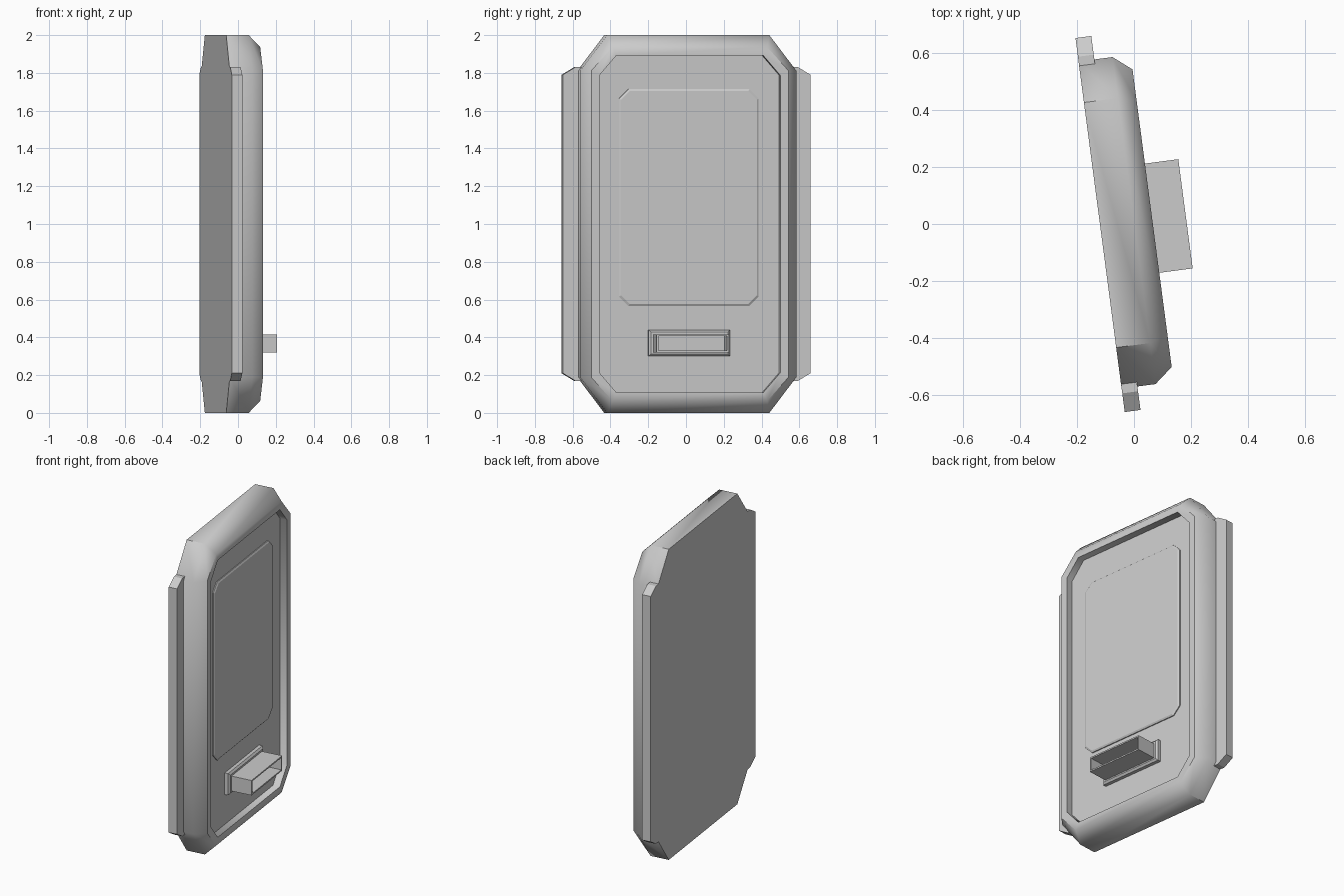
import bpy, math
from mathutils import Matrix, Vector

if "Cube" in bpy.data.objects:
    bpy.data.objects.remove(bpy.data.objects["Cube"])

# The whole panel is turned slightly about the vertical axis
PLACE = Matrix.Translation((0, 0.012, 0)) @ Matrix.Rotation(math.radians(7.5), 4, 'Z')


def make(name, verts, faces, smooth=None):
    mesh = bpy.data.meshes.new(name)
    mesh.from_pydata([PLACE @ Vector(v) for v in verts], [], faces)
    obj = bpy.data.objects.new(name, mesh)
    bpy.context.collection.objects.link(obj)
    if smooth:
        bpy.ops.object.select_all(action='DESELECT')
        obj.select_set(True)
        bpy.context.view_layer.objects.active = obj
        bpy.ops.object.shade_smooth_by_angle(angle=math.radians(smooth))
    return obj


def outline(hw, hh, cw, ch):
    """Counter-clockwise rectangle in (y, z), with corners cut by cw, ch."""
    if cw == 0:
        return [(hw, -hh), (hw, hh), (-hw, hh), (-hw, -hh)]
    half = [(hw - cw, -hh), (hw, ch - hh), (hw, hh - ch), (hw - cw, hh)]
    return half + [(-y, -z) for y, z in half]


def loft(name, rings, zc, smooth=None):
    """Bridge outlines (depth, half width, half height, cut y, cut z), capped."""
    verts = []
    for depth, hw, hh, cw, ch in rings:
        verts += [(depth, y, z + zc) for y, z in outline(hw, hh, cw, ch)]
    n = len(verts) // len(rings)
    faces = [tuple(reversed(range(n))), tuple(range(len(verts) - n, len(verts)))]
    for r in range(len(rings) - 1):
        for i in range(n):
            j = (i + 1) % n
            a, b = r * n, (r + 1) * n
            faces.append((a + i, a + j, b + j, b + i))
    return make(name, verts, faces, smooth)


# Housing: back, side wall, bevel, rim and recessed front
loft("housing", [(-0.12, 0.578, 1.0, 0.145, 0.19),
                 (0.0, 0.578, 1.0, 0.145, 0.19),
                 (0.064, 0.526, 0.937, 0.113, 0.125),
                 (0.064, 0.483, 0.892, 0.091, 0.105),
                 (0.018, 0.483, 0.892, 0.091, 0.105)], 1.0, smooth=50)

# Raised screen
loft("screen", [(0.017, 0.373, 0.574, 0.05, 0.05),
                (0.024, 0.373, 0.574, 0.05, 0.05),
                (0.030, 0.363, 0.564, 0.046, 0.046)], 1.14)

# Slot base plate and hollow slot
loft("slot_base", [(0.017, 0.217, 0.070, 0, 0),
                   (0.040, 0.217, 0.070, 0, 0),
                   (0.050, 0.205, 0.058, 0, 0)], 0.37)
loft("slot_sleeve", [(0.045, 0.193, 0.048, 0, 0),
                     (0.182, 0.193, 0.048, 0, 0),
                     (0.182, 0.183, 0.039, 0, 0),
                     (0.080, 0.183, 0.039, 0, 0)], 0.368)

# Mounting strips along both sides
for side, label in ((1, "right"), (-1, "left")):
    prof = [(0.56, 0.17), (0.595, 0.17), (0.661, 0.21),
            (0.661, 1.79), (0.595, 1.83), (0.56, 1.83)]
    prof = [(side * y, z) for y, z in (prof if side > 0 else reversed(prof))]
    n = len(prof)
    verts = [(d, y, z) for d in (-0.1198, -0.064) for y, z in prof]
    faces = [tuple(reversed(range(n))), tuple(range(n, 2 * n))]
    faces += [(i, (i + 1) % n, n + (i + 1) % n, n + i) for i in range(n)]
    make("mounting_strip_" + label, verts, faces)
